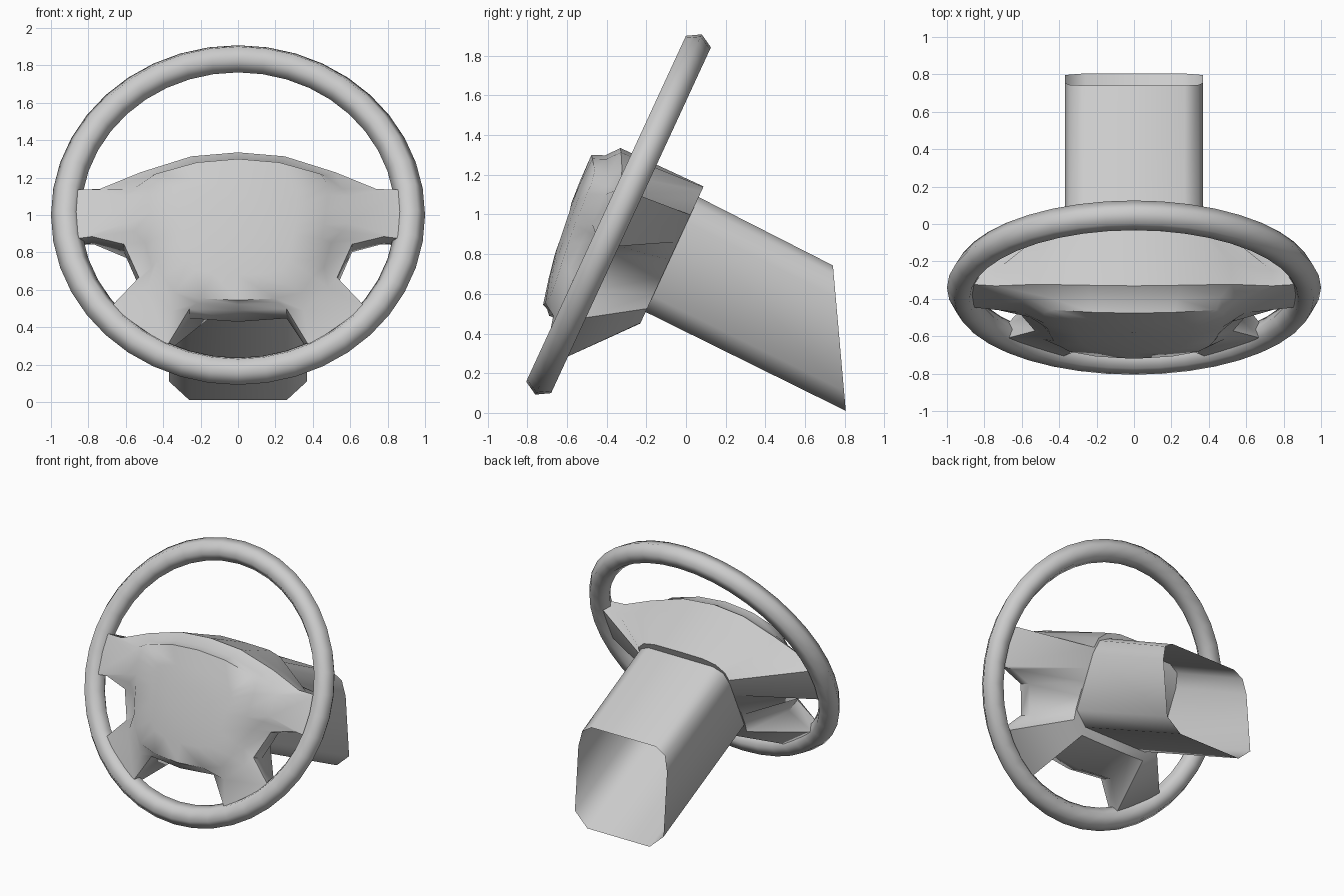
import bpy, bmesh, math
from mathutils import Matrix, Vector

if "Cube" in bpy.data.objects:
    bpy.data.objects.remove(bpy.data.objects["Cube"], do_unlink=True)

# One grey plastic for everything
grey = bpy.data.materials.new("grey_plastic")
grey.use_nodes = True
grey.diffuse_color = (0.6, 0.6, 0.6, 1)
grey.node_tree.nodes["Principled BSDF"].inputs["Base Color"].default_value = grey.diffuse_color

# Wheel frame: local x = across, local y = up the wheel plane, local z = toward the driver
FRAME = Matrix.Translation((0, -0.34, 1.0)) @ Matrix.Rotation(math.radians(65.2), 4, 'X')


def finish(obj, name, angle):
    obj.name = name
    obj.matrix_world = FRAME
    obj.data.materials.append(grey)
    bpy.ops.object.select_all(action='DESELECT')
    obj.select_set(True)
    bpy.context.view_layer.objects.active = obj
    bpy.ops.object.shade_smooth_by_angle(angle=math.radians(angle))


def mirrored(half):
    """Close a right-hand outline running from top centre to bottom centre."""
    return half + [(-x, v, n) for x, v, n in half[-2:0:-1]]


def loft(name, sections, angle, cap=False):
    """Skin a series of mirrored outlines with quads."""
    bm = bmesh.new()
    rings = [[bm.verts.new(p) for p in mirrored(s)] for s in sections]
    for a, b in zip(rings, rings[1:]):
        for i in range(len(a)):
            j = (i + 1) % len(a)
            bm.faces.new((a[i], a[j], b[j], b[i]))
    if cap:
        bm.faces.new(rings[0])
        bm.faces.new(rings[-1])
    bmesh.ops.recalc_face_normals(bm, faces=bm.faces)
    mesh = bpy.data.meshes.new(name)
    bm.to_mesh(mesh)
    bm.free()
    obj = bpy.data.objects.new(name, mesh)
    bpy.context.collection.objects.link(obj)
    finish(obj, name, angle)


# Rim
bpy.ops.mesh.primitive_torus_add(major_segments=40, minor_segments=6,
                                 major_radius=0.92, minor_radius=0.08)
finish(bpy.context.object, "wheel_rim", 80)

# Hub: outline with four spokes, lofted back to the column and forward to the pad
spokes = [(0, .308, .132), (.25, .29, .12), (.52, .215, .08), (.74, .13, .05),
          (.88, .13, .04), (.88, -.16, .04), (.78, -.15, .05), (.61, -.2, .06),
          (.53, -.4, .07), (.68, -.56, .04), (.38, -.79, .04), (.26, -.59, .08),
          (0, -.61, .104)]
pad = [(0, .215), (.22, .2), (.44, .15), (.48, .09), (.48, .03), (.47, -.07),
       (.46, -.14), (.45, -.22), (.43, -.34), (.4, -.43), (.34, -.52), (.2, -.56),
       (0, -.573)]
back = [(0, .308), (.2, .305), (.3, .28), (.36, .22), (.375, .15), (.38, 0),
        (.38, -.1), (.38, -.2), (.38, -.29), (.37, -.37), (.27, -.45), (.15, -.453),
        (0, -.453)]


def pad_section(scale):
    """Domed pad outline shrunk toward the pad centre."""
    section = []
    for x, v in pad:
        x, v = x * scale, -.18 + (v + .18) * scale
        section.append((x, v, .25 - .16 * (v - .2) ** 2 - .25 * x * x))
    return section


pad_edge = pad_section(1)
foot = []
for p, s in zip(pad_edge, spokes):
    p, s = Vector(p), Vector(s)
    q = p.lerp(s, .3)
    q.z = p.lerp(s, .55).z
    foot.append(tuple(q))
rear = [(x, v, -.04) for x, v, n in spokes]
back_edge = [(x, v, -.33) for x, v in back]

loft("hub_and_spokes",
     [back_edge, rear, spokes, foot, pad_edge, pad_section(.66), pad_section(.33)],
     50, cap=True)

# Column: open tube with chamfered corners and an upright cut at the far end
profile = [(0, .22), (.27, .22), (.345, .18), (.37, .08), (.37, -.33), (.26, -.418),
           (0, -.418)]
near = [(x, v + .03, -.3) for x, v in profile]
far = [(x, v, -1.09 + .574 * (v - .2175)) for x, v in profile]
loft("steering_column", [near, far], 55)
